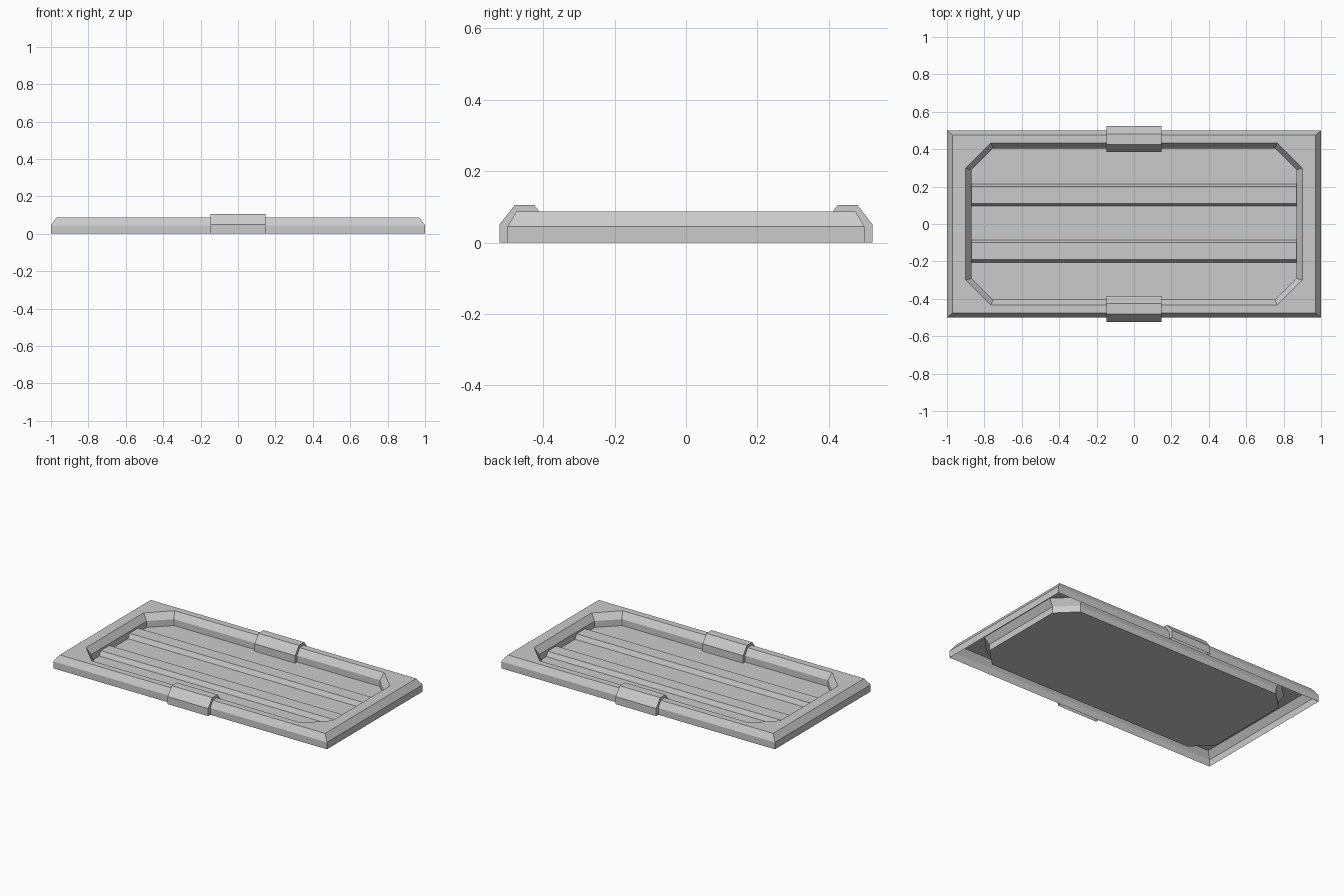
import bpy, bmesh

if "Cube" in bpy.data.objects:
    bpy.data.objects.remove(bpy.data.objects["Cube"])


def finish(name, bm):
    bmesh.ops.recalc_face_normals(bm, faces=bm.faces)
    mesh = bpy.data.meshes.new(name)
    bm.to_mesh(mesh)
    bm.free()
    obj = bpy.data.objects.new(name, mesh)
    bpy.context.collection.objects.link(obj)
    return obj


def ring(bm, points, z):
    return [bm.verts.new((x, y, z)) for x, y in points]


def band(bm, a, b):
    n = len(a)
    for i in range(n):
        j = (i + 1) % n
        bm.faces.new((a[i], a[j], b[j], b[i]))


def rect(x, y):
    return [(-x, -y), (x, -y), (x, y), (-x, y)]


def octagon(x, y, cx, cy):
    # two points per corner, in the same order as rect()
    return [(-x, -cy), (-cx, -y), (cx, -y), (x, -cy),
            (x, cy), (cx, y), (-cx, y), (-x, cy)]


def extrude_x(name, outline, x0, x1, skin):
    """Section in y/z swept along x; only the first `skin` edges get walls."""
    bm = bmesh.new()
    a = [bm.verts.new((x0, y, z)) for y, z in outline]
    b = [bm.verts.new((x1, y, z)) for y, z in outline]
    for i in range(skin):
        bm.faces.new((a[i], a[i + 1], b[i + 1], b[i]))
    bm.faces.new(a)
    bm.faces.new(b[::-1])
    return finish(name, bm)


TOP, MID, FLOOR = 0.087, 0.045, 0.003

# tray: bevelled outer rim, flat top, octagonal recess, open underneath
bm = bmesh.new()
base = ring(bm, rect(1.0, 0.5), 0)
side = ring(bm, rect(1.0, 0.5), MID)
rim = ring(bm, rect(0.97, 0.475), TOP)
lip = ring(bm, octagon(0.90, 0.433, 0.765, 0.30), TOP)
step = ring(bm, octagon(0.87, 0.405, 0.753, 0.29), MID)
foot = ring(bm, octagon(0.87, 0.405, 0.753, 0.29), FLOOR)
band(bm, base, side)
band(bm, side, rim)
for i in range(4):
    j = (i + 1) % 4
    bm.faces.new((rim[i], lip[2 * i], lip[2 * i + 1]))
    bm.faces.new((rim[i], rim[j], lip[2 * j], lip[2 * i + 1]))
band(bm, lip, step)
band(bm, step, foot)
bm.faces.new(foot)
finish("tray", bm)

# long raised ribs on the recess floor
for k, yc in enumerate((0.155, -0.145)):
    section = [(yc + 0.06, FLOOR), (yc + 0.045, 0.033),
               (yc - 0.045, 0.033), (yc - 0.06, FLOOR)]
    extrude_x(f"floor_rib_{k + 1}", section, -0.87, 0.87, 3)

# clips wrapped over the long edges; end caps follow the rim section
clip = [(0.523, 0), (0.523, 0.05), (0.48, 0.105), (0.425, 0.105),
        (0.385, 0.052), (0.385, FLOOR),
        (0.405, FLOOR), (0.405, MID), (0.433, TOP), (0.475, TOP),
        (0.5, MID), (0.5, 0)]
for name, s in (("back_clip", 1), ("front_clip", -1)):
    extrude_x(name, [(s * y, z) for y, z in clip], -0.148, 0.148, 5)
